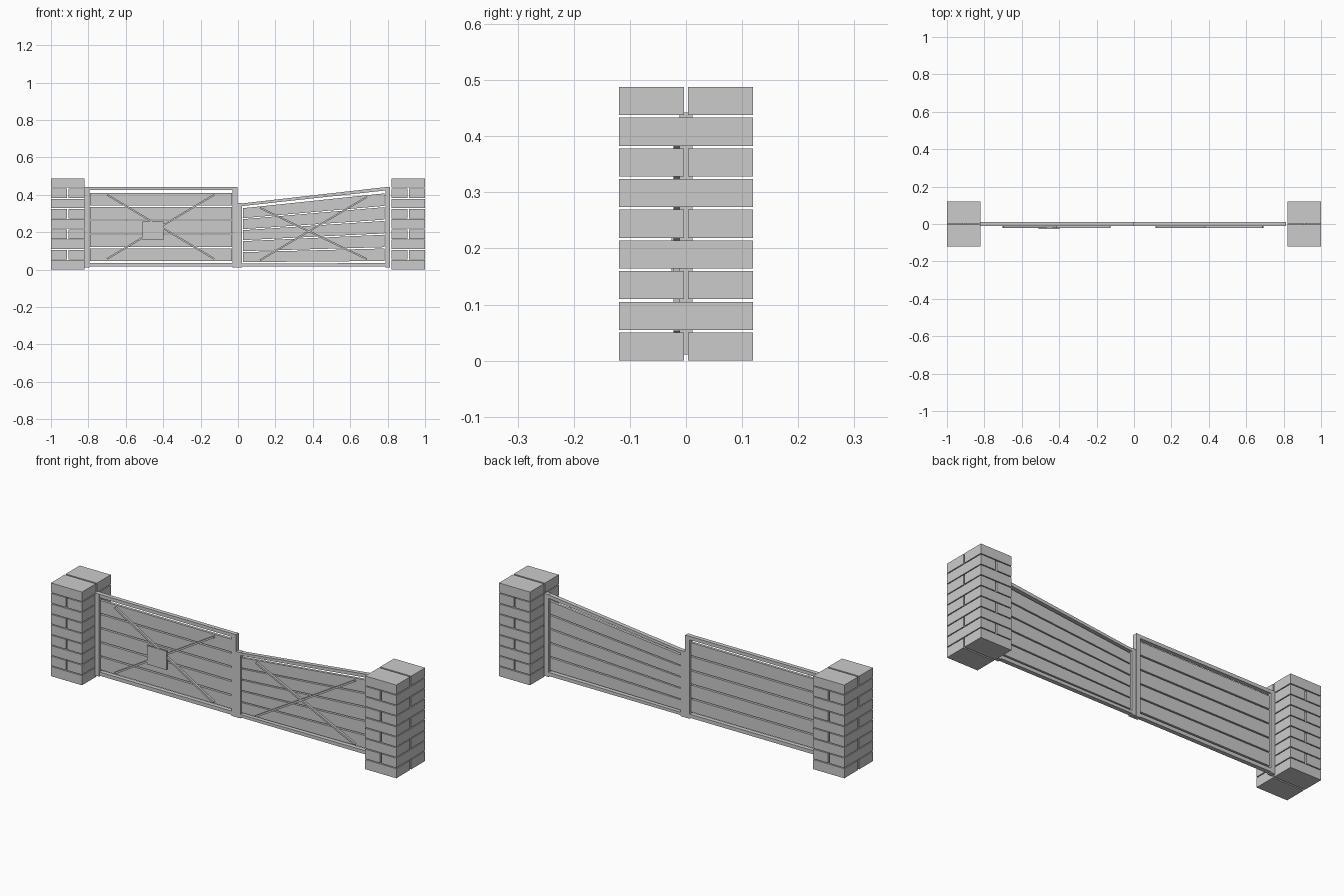
import bpy, bmesh
from mathutils import Vector

cube = bpy.data.objects.get("Cube")
if cube:
    bpy.data.objects.remove(cube, do_unlink=True)

grey = bpy.data.materials.new("plain_grey")
grey.use_nodes = True
colour = (0.6, 0.6, 0.6, 1)
grey.diffuse_color = colour
grey.node_tree.nodes["Principled BSDF"].inputs["Base Color"].default_value = colour

BASE, TOP = 0.016, 0.442      # gate bottom and top
SHIFT = 0.817                 # distance between the two gate leaves
HINGE, MEET = 0.80, 0.012     # ends of the sloping leaf
DROP = 0.79                   # height ratio at the low end of the slope


def prism(name, outline, y0, y1):
    """Extrude an x-z outline from y0 to y1."""
    bm = bmesh.new()
    face = bm.faces.new([bm.verts.new((x, y0, z)) for x, z in outline])
    new = bmesh.ops.extrude_face_region(bm, geom=[face])["geom"]
    verts = [v for v in new if isinstance(v, bmesh.types.BMVert)]
    bmesh.ops.translate(bm, verts=verts, vec=(0, y1 - y0, 0))
    bmesh.ops.recalc_face_normals(bm, faces=bm.faces)
    mesh = bpy.data.meshes.new(name)
    bm.to_mesh(mesh)
    bm.free()
    mesh.materials.append(grey)
    obj = bpy.data.objects.new(name, mesh)
    bpy.context.collection.objects.link(obj)
    return obj


def rect(x0, x1, z0, z1):
    return [(x0, z0), (x1, z0), (x1, z1), (x0, z1)]


def bar(a, b, width):
    a, b = Vector(a), Vector(b)
    d = (b - a).normalized() * width / 2
    side = Vector((-d.y, d.x))
    return [tuple(p) for p in (a - side, b - side, b + side, a + side)]


def flat(x, z):
    return x, z


def sloped(x, z):
    """Move to the second leaf and squash towards its low end."""
    x += SHIFT
    s = DROP + (1 - DROP) * (x - MEET) / (HINGE - MEET)
    return x, BASE + (z - BASE) * s


def leaf(prefix, place, meet_top):
    def part(name, outline, y0, y1):
        prism(prefix + name, [place(x, z) for x, z in outline], y0, y1)

    # Upright posts, square-topped on both leaves
    for name, x0, x1, top in (("outer_post", -0.820, -0.795, TOP),
                              ("inner_post", -0.029, -0.004, TOP)):
        dx = place(x0, BASE)[0] - x0
        if meet_top and name == "outer_post":
            top = meet_top
        prism(prefix + name, rect(x0 + dx, x1 + dx, BASE - 0.005, top), -0.012, 0.012)

    # Top and bottom rails
    part("top_rail", rect(-0.795, -0.029, 0.424, TOP), -0.011, 0.011)
    part("bottom_rail", rect(-0.795, -0.029, BASE, 0.035), -0.011, 0.011)

    # Planks with open gaps
    for i in range(5):
        z = 0.046 + i * 0.074
        part(f"plank_{i + 1}", rect(-0.791, -0.033, z, z + 0.067), -0.007, 0.007)

    # Crossed braces on the front
    for name, z0, z1 in (("brace_rising", 0.057, 0.40), ("brace_falling", 0.40, 0.057)):
        ends = [place(-0.70, z0), place(-0.127, z1)]
        prism(prefix + name, bar(*ends, 0.009), -0.022, -0.011)


leaf("right_gate_", flat, None)
leaf("left_gate_", sloped, 0.355)

# Blank plate hung on the level leaf
prism("sign_plate", rect(-0.51, -0.397, 0.158, 0.256), -0.026, -0.018)

# Brick pillars: each course is two bricks, turned crosswise on every other course
HALF, GAP, BRICK = 0.119, 0.004, 0.0502
for side, sign in (("left", 1), ("right", -1)):
    for course in range(9):
        z0 = course * 0.0547
        for k in (-1, 1):
            if course % 2:
                xs, ys = sorted((0.91 + k * GAP, 0.91 + k * 0.09)), (-HALF, HALF)
            else:
                xs, ys = (0.82, 1.0), sorted((k * GAP, k * HALF))
            prism(f"{side}_pillar_brick", rect(sign * xs[0], sign * xs[1], z0, z0 + BRICK), *ys)
